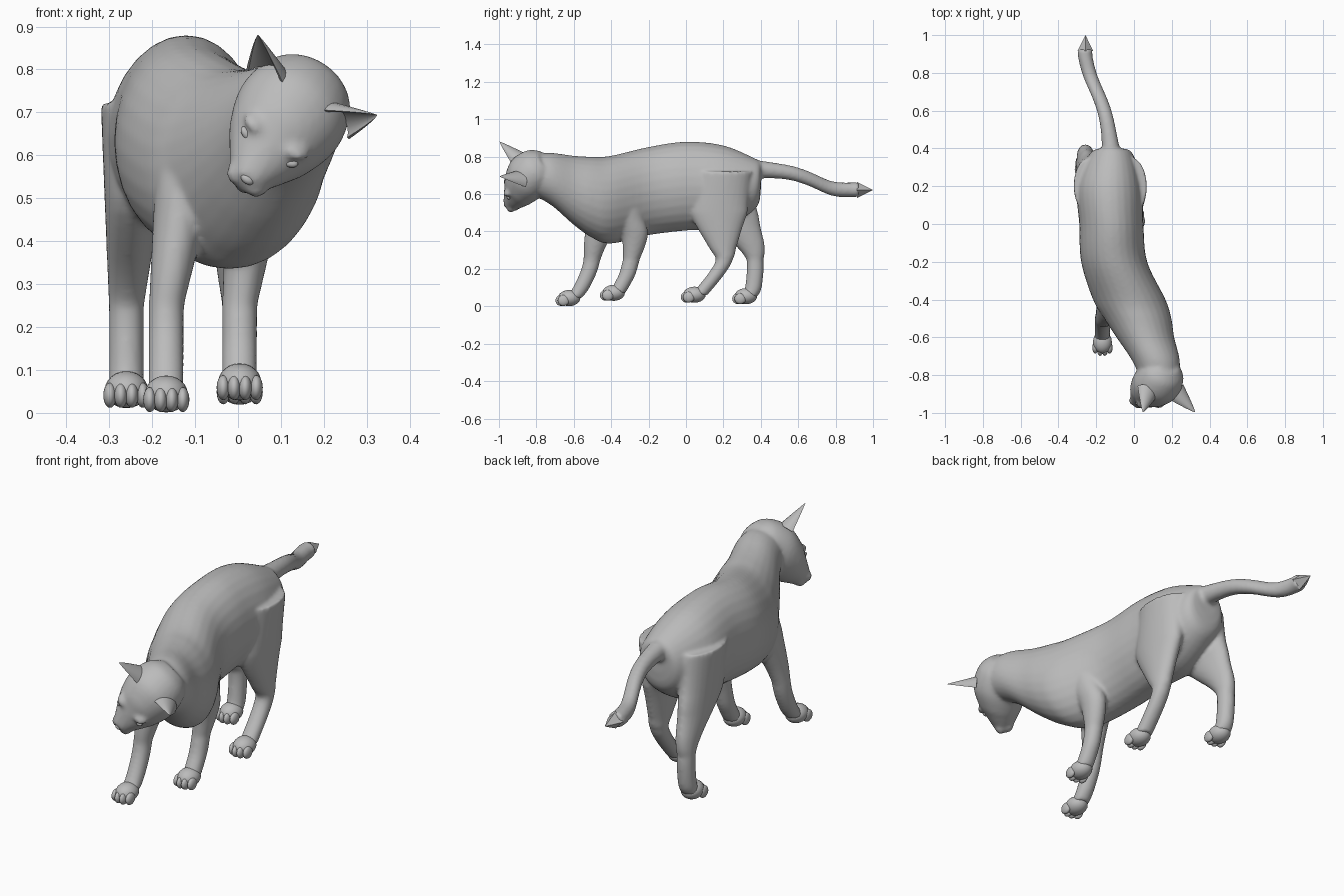
import bpy, bmesh, math
from mathutils import Vector, Matrix

if "Cube" in bpy.data.objects:
    bpy.data.objects.remove(bpy.data.objects["Cube"])

grey = bpy.data.materials.new("grey_fur")
grey.diffuse_color = (0.5, 0.5, 0.5, 1)
grey.use_nodes = True
grey.node_tree.nodes["Principled BSDF"].inputs["Base Color"].default_value = grey.diffuse_color
X, Y, Z = Vector((1, 0, 0)), Vector((0, 1, 0)), Vector((0, 0, 1))

# Tilted head frame: right, forward and up
HC = Vector((0.12, -0.83, 0.69))
R = Vector((0.83, 0, -0.558)).normalized()
G = Vector((0.558, 0, 0.83)).normalized()
F = (-Y - G).normalized()
U = (-Y + G).normalized()
HROT = Matrix((R, -F, U)).transposed().to_quaternion()


def head_pt(r, f, u):
    return HC + R * r + F * f + U * u


def finish(name, bm, smooth=True):
    bmesh.ops.recalc_face_normals(bm, faces=bm.faces[:])
    me = bpy.data.meshes.new(name)
    for f in bm.faces:
        f.smooth = smooth
    bm.to_mesh(me)
    bm.free()
    me.materials.append(grey)
    ob = bpy.data.objects.new(name, me)
    bpy.context.collection.objects.link(ob)
    return ob


def skin(bm, loops):
    """Join rings of points into a closed tube."""
    vs = [[bm.verts.new(p) for p in loop] for loop in loops]
    n = len(vs[0])
    for a, b in zip(vs, vs[1:]):
        for i in range(n):
            j = (i + 1) % n
            bm.faces.new((a[i], a[j], b[j], b[i]))
    bm.faces.new(vs[0][::-1])
    bm.faces.new(vs[-1])


def spline(points, steps=6):
    k = [Vector(p) for p in points]
    k = [k[0]] + k + [k[-1]]
    path = []
    for i in range(1, len(k) - 2):
        p, q, r, s = k[i - 1:i + 3]
        for j in range(steps):
            t = j / steps
            path.append(0.5 * (2 * q + (r - p) * t + (2 * p - 5 * q + 4 * r - s) * t * t
                               + (3 * q - p - 3 * r + s) * t ** 3))
    return path + [k[-1]]


def loft(bm, rings, A, B, n=28):
    """Rings are (centre, half size along A, half size along B)."""
    turn = [2 * math.pi * i / n for i in range(n)]
    skin(bm, [[c + A * (a * math.cos(t)) + B * (b * math.sin(t)) for t in turn]
              for c, a, b in rings])


def blob(bm, loc, size, rot=None):
    bmesh.ops.create_uvsphere(bm, u_segments=20, v_segments=12, radius=1,
                              matrix=Matrix.LocRotScale(Vector(loc), rot, Vector(size)))


body = bmesh.new()

# Torso and neck: y, centre x, half width, bottom, top
torso = [(0.40, -.12, .06, .62, .77), (0.37, -.12, .115, .52, .79), (0.2, -.13, .172, .42, .86),
         (0, -.12, .17, .405, .88), (-.2, -.105, .175, .38, .852), (-.4, -.025, .192, .335, .805),
         (-.5, .02, .178, .365, .80), (-.6, .06, .153, .435, .805),
         (-.72, .115, .127, .54, .82), (-.83, .14, .10, .60, .81)]
loft(body, [(Vector((x, y, (lo + hi) / 2)), w, (hi - lo) / 2)
            for y, x, w, lo, hi in spline(torso)], X, Z)


def leg(name, x, lean, flare, deepest, paw_y, paw_z, path):
    """Leg along (y, z) points, swelling above the knee; paw with four toes."""
    rings = []
    for y, z in spline(path):
        up = max(0, z - .25)
        rings.append((Vector((x + lean * up, y, z)), .041 + .1 * up, min(.045 + flare * up, deepest)))
    loft(body, rings, X, Y)
    bm = bmesh.new()
    blob(bm, (x, paw_y + .005, paw_z), (.05, .06, .043))
    for i in (-1.5, -.5, .5, 1.5):
        blob(bm, (x + i * .0255, paw_y - .043 + .012 * abs(i), paw_z - .013), (.0155, .031, .029))
    finish(name + "_paw", bm)


leg("left_front", -.167, .15, .21, .1, -.63, .044,
    [(-.39, .64), (-.43, .5), (-.485, .33), (-.515, .2), (-.56, .1), (-.6, .045)])
leg("right_front", .004, .13, .21, .1, -.392, .072,
    [(-.38, .62), (-.32, .48), (-.275, .37), (-.305, .2), (-.34, .12), (-.37, .07)])
leg("right_hind", .004, -.05, .45, .155, .04, .062,
    [(.2, .72), (.175, .5), (.195, .32), (.205, .25), (.16, .17), (.07, .06)])
leg("left_hind", -.26, .06, .45, .15, .315, .054,
    [(.2, .72), (.235, .5), (.345, .32), (.37, .23), (.36, .1), (.335, .05)])

# Tail: centre line, slimming from the root
tail = [(-.12, .33, .73), (-.125, .42, .73), (-.145, .55, .715), (-.175, .65, .685),
        (-.23, .78, .63), (-.257, .88, .623), (-.257, .925, .625)]
loft(body, [(c, r, r) for c in spline(tail) for r in [.039 + .4 * max(0, .6 - c.y) ** 2.4]], X, Z)

# Skull and muzzle: forward, up, half width
skull = [(-.13, .01, .07), (-.08, .015, .115), (.01, .013, .133), (.09, -.003, .113),
         (.135, -.018, .088), (.18, -.033, .06), (.222, -.042, .03)]
loft(body, [(head_pt(0, f, u), w, w * .93) for f, u, w in spline(skull)], R, U)
for s in (-1, 1):
    blob(body, head_pt(s * .024, .197, -.052), (.03, .03, .026), HROT)   # whisker pads
    blob(body, head_pt(s * .055, .125, .048), (.034, .03, .016), HROT)   # brows
blob(body, head_pt(0, .185, -.078), (.026, .03, .02), HROT)              # chin

cat = finish("body", body)
m = cat.modifiers.new("blend", 'REMESH')
m.mode = 'VOXEL'
m.voxel_size = 0.009
m.use_smooth_shade = True
m = cat.modifiers.new("relax", 'SMOOTH')
m.factor = 0.5
m.iterations = 7

# Pointed tail end
bm = bmesh.new()
bmesh.ops.create_cone(bm, cap_ends=True, segments=4, radius1=.042, radius2=0, depth=.085,
                      matrix=Matrix.Translation((-.257, .9575, .622)) @ Matrix.Rotation(-math.pi / 2, 4, 'X'))
finish("tail_tip", bm, smooth=False)

# Ears: crescent sections tapering to a point, hollow side forward
for s, name in ((-1, "left_ear"), (1, "right_ear")):
    base, tip = head_pt(s * .096, .015, .075), head_pt(s * .167, .035, .2)
    side = (R * s * .75 - U * .5 - F * .3).normalized()
    back = (tip - base).normalized().cross(side).normalized()
    if back.dot(F) > 0:
        back = -back
    arc = [math.pi * k / 10 for k in range(11)]
    loops = []
    for i in range(9):
        t = i / 8
        w = .06 * (1 - t) ** .85 + .001
        d = .05 * (1 - t) + .001
        c = base.lerp(tip, t)
        loops.append([c + side * (w * math.cos(a)) + back * (d * math.sin(a)) for a in arc]
                     + [c + side * (.88 * w * math.cos(a)) + back * (.72 * d * math.sin(a))
                        for a in reversed(arc)])
    bm = bmesh.new()
    skin(bm, loops)
    ear = finish(name, bm)
    bpy.context.view_layer.objects.active = ear
    ear.select_set(True)
    bpy.ops.object.shade_smooth_by_angle(angle=math.radians(40))
    ear.select_set(False)

# Eyes and nose
for s, name in ((-1, "left_eye"), (1, "right_eye")):
    bm = bmesh.new()
    tilt = HROT @ Matrix.Rotation(-s * .35, 3, 'Y').to_quaternion()
    blob(bm, head_pt(s * .056, .143, .018), (.024, .014, .011), tilt)
    finish(name, bm)
bm = bmesh.new()
blob(bm, head_pt(0, .218, -.03), (.017, .012, .011), HROT)
finish("nose", bm)
